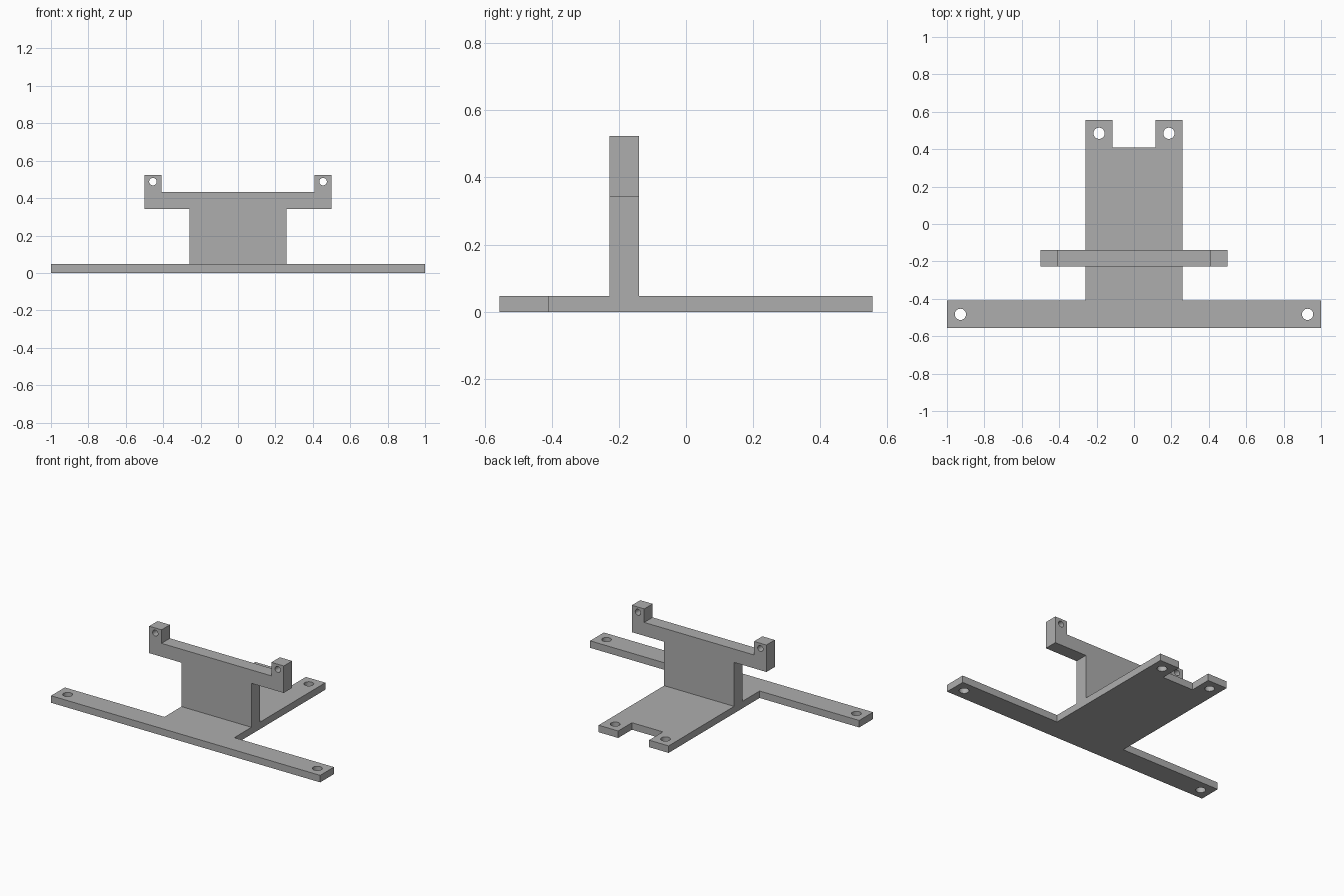
import bpy
import math

cube = bpy.data.objects.get("Cube")
if cube:
    bpy.data.objects.remove(cube, do_unlink=True)

grey = bpy.data.materials.new("plain_grey")
grey.use_nodes = True
colour = (0.42, 0.42, 0.42, 1)
grey.diffuse_color = colour
grey.node_tree.nodes["Principled BSDF"].inputs["Base Color"].default_value = colour


def mirrored(half):
    """Complete a right-half outline with its reflection across x = 0."""
    return half + [(-x, y) for x, y in reversed(half)]


def circle(cx, cy, radius, sides=32):
    steps = [2 * math.pi * i / sides for i in range(sides)]
    return [(cx + radius * math.cos(a), cy + radius * math.sin(a)) for a in steps]


def plate(name, half_outline, holes, thickness, location, tilt=0):
    """Solid plate from a mirrored outline, pierced by mirrored round holes."""
    loops = [mirrored(half_outline)]
    for x, y, radius in holes:
        loops += [circle(side * x, y, radius) for side in (-1, 1)]
    curve = bpy.data.curves.new(name, "CURVE")
    curve.dimensions = "2D"
    curve.fill_mode = "BOTH"
    curve.extrude = thickness / 2
    for loop in loops:
        spline = curve.splines.new("POLY")
        spline.points.add(len(loop) - 1)
        for point, (x, y) in zip(spline.points, loop):
            point.co = (x, y, 0, 1)
        spline.use_cyclic_u = True
    curve.materials.append(grey)
    obj = bpy.data.objects.new(name, curve)
    bpy.context.collection.objects.link(obj)
    obj.location = location
    obj.rotation_euler.x = tilt
    bpy.ops.object.select_all(action="DESELECT")
    obj.select_set(True)
    bpy.context.view_layer.objects.active = obj
    bpy.ops.object.convert(target="MESH")
    bpy.ops.object.shade_smooth_by_angle(angle=math.radians(30))
    return obj


BASE = 0.047      # base thickness
WAIST = 0.26      # half width shared by the base tail and the upright

# Flat base: wide crossbar in front, notched tail behind
base_half = [(1, -0.556), (1, -0.41), (WAIST, -0.41), (WAIST, 0.556),
             (0.115, 0.556), (0.115, 0.41)]
plate("base_plate", base_half, [(0.928, -0.483, 0.03), (0.187, 0.485, 0.03)],
      BASE, (0, 0, BASE / 2))

# Upright bracket: narrow web, wide arms and raised drilled ears
upright_half = [(WAIST, BASE), (WAIST, 0.342), (0.5, 0.342), (0.5, 0.523),
                (0.408, 0.523), (0.408, 0.432)]
plate("upright_bracket", upright_half, [(0.455, 0.488, 0.02)],
      0.089, (0, -0.184, 0), math.pi / 2)
